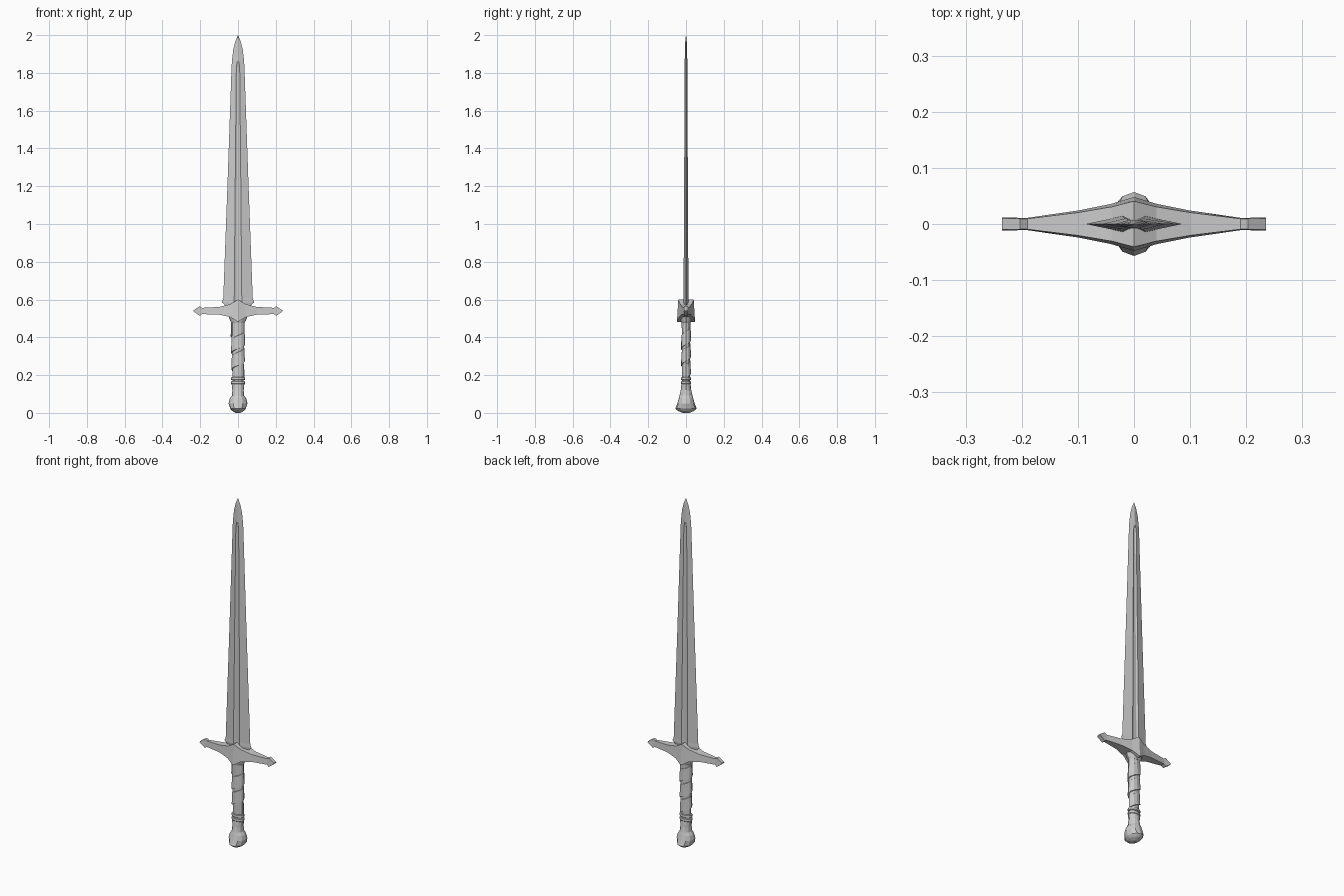
import bpy, bmesh, math


def loft(name, rings):
    """Skin a list of equal-length closed rings and cap both ends."""
    bm = bmesh.new()
    loops = [[bm.verts.new(p) for p in ring] for ring in rings]
    n = len(loops[0])
    for a, b in zip(loops, loops[1:]):
        for i in range(n):
            j = (i + 1) % n
            bm.faces.new((a[i], a[j], b[j], b[i]))
    bm.faces.new(loops[0][::-1])
    bm.faces.new(loops[-1])
    bmesh.ops.remove_doubles(bm, verts=bm.verts, dist=1e-5)
    bmesh.ops.recalc_face_normals(bm, faces=bm.faces)
    mesh = bpy.data.meshes.new(name)
    bm.to_mesh(mesh)
    bm.free()
    obj = bpy.data.objects.new(name, mesh)
    bpy.context.collection.objects.link(obj)
    return obj


def ellipse(z, rx, ry, n=12):
    return [(rx * math.cos(2 * math.pi * i / n),
             ry * math.sin(2 * math.pi * i / n), z) for i in range(n)]


# Blade: z, edge half width, fuller half width, half thickness, groove depth
def blade_ring(z, w, f, t, d):
    half = [(w, 0), (f, t), (f * 0.45, t - d), (0, t - d)]
    quarter = half[1:3]
    ring = [half[0], *quarter, half[3]]
    ring += [(-x, y) for x, y in quarter[::-1]] + [(-w, 0)]
    ring += [(-x, -y) for x, y in quarter] + [(0, d - t)]
    ring += [(x, -y) for x, y in quarter[::-1]]
    return [(x, y, z) for x, y in ring]


loft("blade", [blade_ring(*s) for s in (
    (0.54, 0.050, 0.020, 0.014, 0.005),
    (0.572, 0.070, 0.020, 0.014, 0.005),
    (0.585, 0.086, 0.020, 0.014, 0.005),
    (0.605, 0.078, 0.020, 0.013, 0.005),
    (1.20, 0.056, 0.015, 0.010, 0.004),
    (1.83, 0.034, 0.009, 0.007, 0.003),
    (1.865, 0.032, 0.003, 0.007, 0.0),
    (1.925, 0.025, 0.003, 0.005, 0.0),
    (1.965, 0.015, 0.002, 0.004, 0.0),
    (2.0, 0.0005, 0.0002, 0.0005, 0.0))])

# Crossguard: x, half depth, bottom z, top z
side = [(0.0, 0.048, 0.482, 0.600), (0.04, 0.036, 0.507, 0.576),
        (0.10, 0.024, 0.520, 0.561), (0.19, 0.011, 0.523, 0.556),
        (0.203, 0.011, 0.514, 0.565), (0.235, 0.012, 0.537, 0.543)]
stations = [(-x, *r) for x, *r in side[:0:-1]] + side
loft("crossguard", [[(x, -h, b), (x, h, b), (x, h * 0.85, t), (x, -h * 0.85, t)]
                    for x, h, b, t in stations])

# Grip core and collars
loft("grip", [ellipse(*s) for s in (
    (0.14, 0.030, 0.021), (0.25, 0.030, 0.021),
    (0.40, 0.034, 0.022), (0.50, 0.034, 0.023))])
loft("upper_collar", [ellipse(*s) for s in (
    (0.475, 0.033, 0.024), (0.485, 0.040, 0.027),
    (0.505, 0.048, 0.032), (0.525, 0.045, 0.032))])
for i, z in enumerate((0.152, 0.173)):
    loft(f"lower_band_{i + 1}", [ellipse(*s) for s in (
        (z, 0.034, 0.024), (z + 0.003, 0.037, 0.026),
        (z + 0.015, 0.036, 0.025), (z + 0.018, 0.032, 0.022))])

# Overlapping leather strip wound up the grip
pitch, steps, turns = 0.088, 12, 2.6
strip = []
for k in range(int(turns * steps) + 1):
    a = 2 * math.pi * k / steps
    z = 0.185 + pitch * k / steps
    grow = 0.004 * k / (turns * steps)
    section = [(-0.003, 0), (0.004, 0.001), (0.001, 0.070), (-0.003, 0.073)]
    strip.append([((0.031 + grow + dr) * math.cos(a),
                   (0.022 + grow * 0.4 + dr) * math.sin(a),
                   z + dz) for dr, dz in section])
loft("grip_wrap", strip)

# Pommel: flared neck ending in a deep rounded disc
loft("pommel", [ellipse(*s) for s in (
    (0.0, 0.012, 0.018), (0.010, 0.030, 0.042),
    (0.022, 0.041, 0.057), (0.050, 0.050, 0.046),
    (0.075, 0.044, 0.039), (0.092, 0.032, 0.034),
    (0.120, 0.030, 0.028), (0.155, 0.034, 0.024))])
